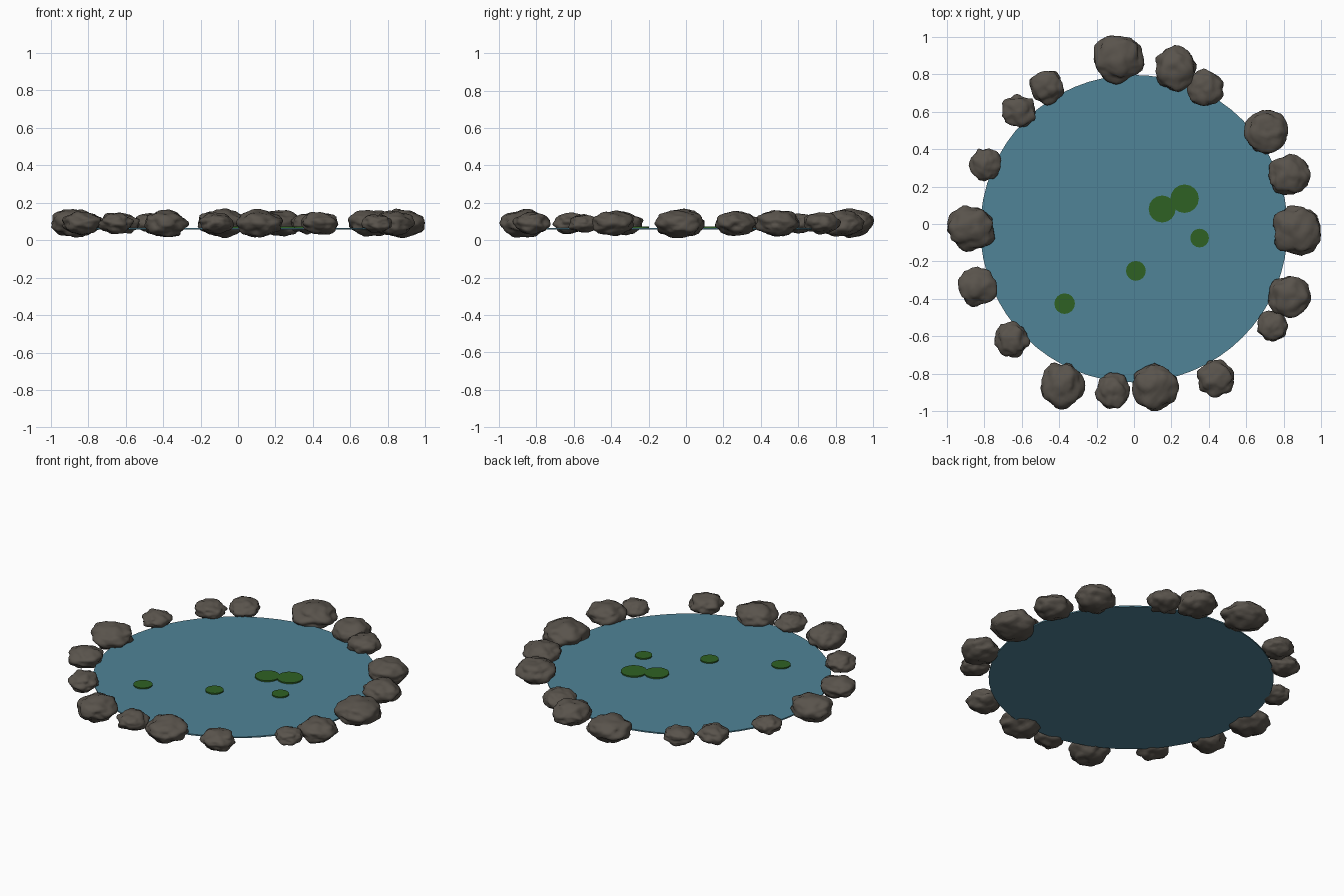
import bpy, bmesh, math
from mathutils import Vector, Matrix, noise

cube = bpy.data.objects.get("Cube")
if cube:
    bpy.data.objects.remove(cube, do_unlink=True)


def material(name, color, roughness):
    mat = bpy.data.materials.new(name)
    mat.use_nodes = True
    mat.diffuse_color = color
    shader = mat.node_tree.nodes["Principled BSDF"]
    shader.inputs["Base Color"].default_value = (*color[:3], 1)
    shader.inputs["Alpha"].default_value = color[3]
    shader.inputs["Roughness"].default_value = roughness
    return mat


def finish(bm, name, mat, smooth=False):
    mesh = bpy.data.meshes.new(name)
    bm.to_mesh(mesh)
    bm.free()
    mesh.materials.append(mat)
    for poly in mesh.polygons:
        poly.use_smooth = smooth
    obj = bpy.data.objects.new(name, mesh)
    bpy.context.collection.objects.link(obj)
    return obj


def disc(name, x, y, z, radius, thickness, sides, mat):
    bm = bmesh.new()
    bmesh.ops.create_cone(bm, cap_ends=True, segments=sides, radius1=radius,
                          radius2=radius, depth=thickness,
                          matrix=Matrix.Translation((x, y, z)))
    return finish(bm, name, mat)


def rock(name, x, y, rx, ry, seed, mat):
    """Lumpy flattened boulder fitted to the given footprint."""
    bm = bmesh.new()
    bmesh.ops.create_icosphere(bm, subdivisions=4, radius=1)
    offset = Vector((seed * 7.3, seed * 3.1, seed * 5.7))
    for v in bm.verts:
        d = v.co.normalized()
        lumps = noise.noise(d * 1.7 + offset) * 0.2
        dents = noise.noise(d * 3.6 - offset) * 0.09
        v.co = d * (1 + lumps + dents)
    # fit the lumpy shape to its box
    half = (rx, ry, 0.3 * (rx + ry))
    place = (x, y, 0.09)
    for axis in range(3):
        values = [v.co[axis] for v in bm.verts]
        low, high = min(values), max(values)
        for v in bm.verts:
            t = (v.co[axis] - low) / (high - low) * 2 - 1
            v.co[axis] = place[axis] + half[axis] * t
    return finish(bm, name, mat, smooth=True)


stone = material("stone", (0.1, 0.087, 0.072, 1), 0.9)
water = material("water", (0.08, 0.23, 0.31, 0.85), 0.15)
leaf = material("leaf", (0.028, 0.12, 0.017, 1), 0.6)

# water surface
disc("water_surface", 0, -0.025, 0.062, 0.82, 0.008, 64, water)

# lily pads: x, y, radius
pads = [(0.15, 0.08, 0.072), (0.27, 0.135, 0.076), (0.35, -0.075, 0.05),
        (0.01, -0.25, 0.053), (-0.37, -0.425, 0.055)]
for i, (x, y, r) in enumerate(pads):
    disc(f"lily_pad_{i + 1}", x, y, 0.07, r, 0.008, 16, leaf)

# ring of rocks, clockwise from the back: x, y, half width, half depth
rocks = [
    (-0.08, 0.875, 0.135, 0.13), (0.225, 0.83, 0.11, 0.125),
    (0.38, 0.73, 0.098, 0.1), (0.705, 0.49, 0.118, 0.118),
    (0.83, 0.265, 0.112, 0.11), (0.87, -0.035, 0.128, 0.135),
    (0.83, -0.39, 0.115, 0.112), (0.74, -0.545, 0.083, 0.083),
    (0.435, -0.825, 0.1, 0.102), (0.115, -0.87, 0.125, 0.128),
    (-0.115, -0.89, 0.095, 0.097), (-0.38, -0.865, 0.12, 0.125),
    (-0.65, -0.615, 0.095, 0.098), (-0.835, -0.335, 0.105, 0.108),
    (-0.87, -0.025, 0.128, 0.125), (-0.795, 0.315, 0.087, 0.088),
    (-0.615, 0.605, 0.09, 0.09), (-0.465, 0.725, 0.092, 0.092),
]
for i, (x, y, rx, ry) in enumerate(rocks):
    rock(f"rock_{i + 1}", x, y, rx, ry, i + 1, stone)
